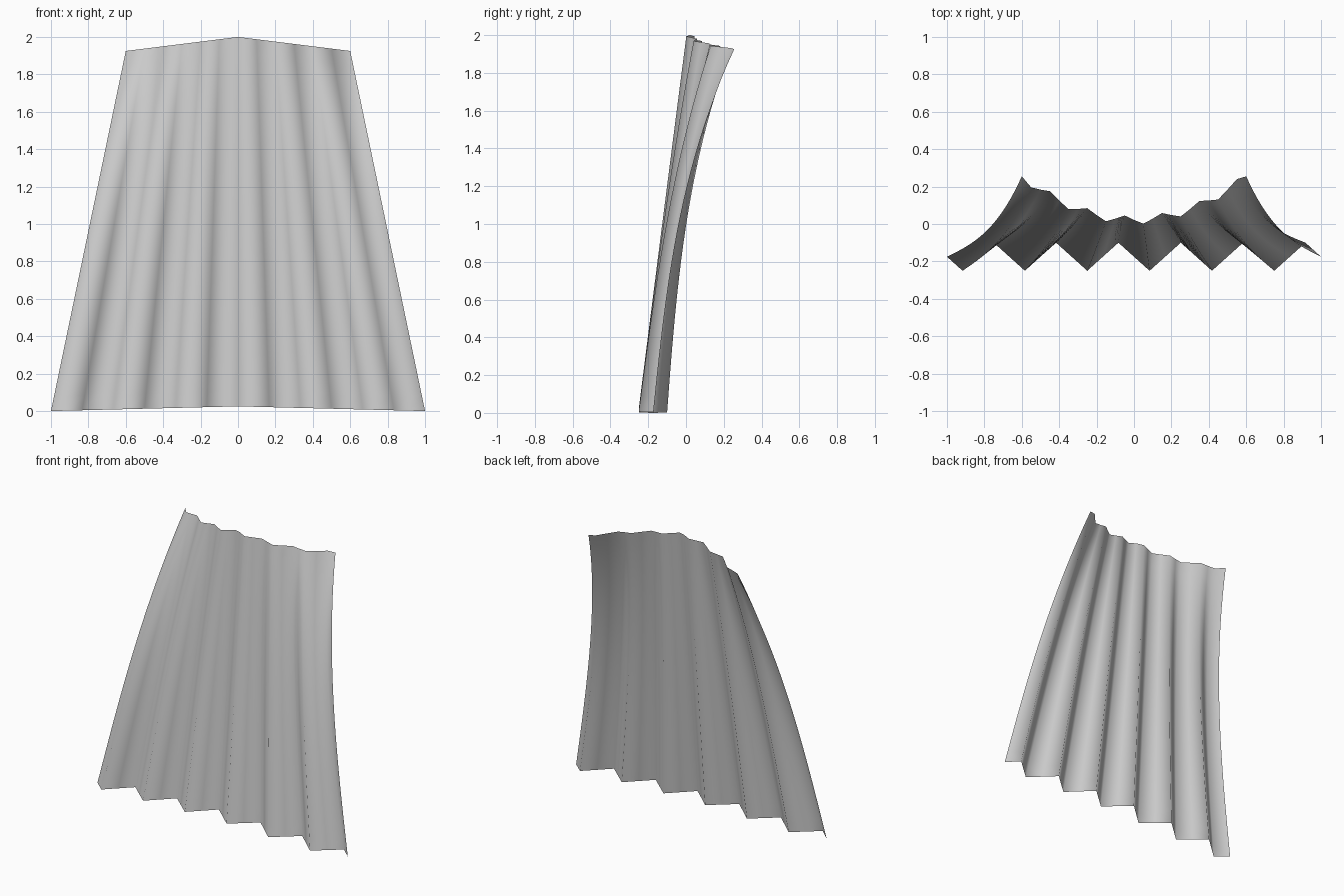
import bpy
import bmesh
import math

cube = bpy.data.objects.get("Cube")
if cube:
    bpy.data.objects.remove(cube, do_unlink=True)

COLUMNS, ROWS = 24, 24


def cloth_point(u, t):
    """Point on the pleated sheet: u runs across (-1 to 1), t runs up (0 to 1)."""
    pleat = -math.sin(6 * math.pi * u) * (0.075 - 0.053 * t)
    wrap = 0.233 * u * u * t ** 3
    bottom = 0.025 * (1 - abs(u))
    top = 2 - 0.075 * abs(u)
    return (u * (1 - 0.4 * t),
            -0.175 + 0.197 * t + pleat + wrap,
            bottom + (top - bottom) * t)


# Pale grey cloth
cloth = bpy.data.materials.new("pale_grey_cloth")
cloth.use_nodes = True
colour = (0.6, 0.6, 0.6, 1)
cloth.diffuse_color = colour
cloth.node_tree.nodes["Principled BSDF"].inputs["Base Color"].default_value = colour

# Pleated sheet, narrow and wrapped back at the top, flared at the hem
bm = bmesh.new()
grid = [[bm.verts.new(cloth_point(2 * c / COLUMNS - 1, r / ROWS))
         for c in range(COLUMNS + 1)] for r in range(ROWS + 1)]
for low, high in zip(grid, grid[1:]):
    for c in range(COLUMNS):
        face = bm.faces.new((low[c], low[c + 1], high[c + 1], high[c]))
        face.smooth = True
mesh = bpy.data.meshes.new("pleated_cape")
bm.to_mesh(mesh)
bm.free()
mesh.materials.append(cloth)
cape = bpy.data.objects.new("pleated_cape", mesh)
bpy.context.collection.objects.link(cape)
